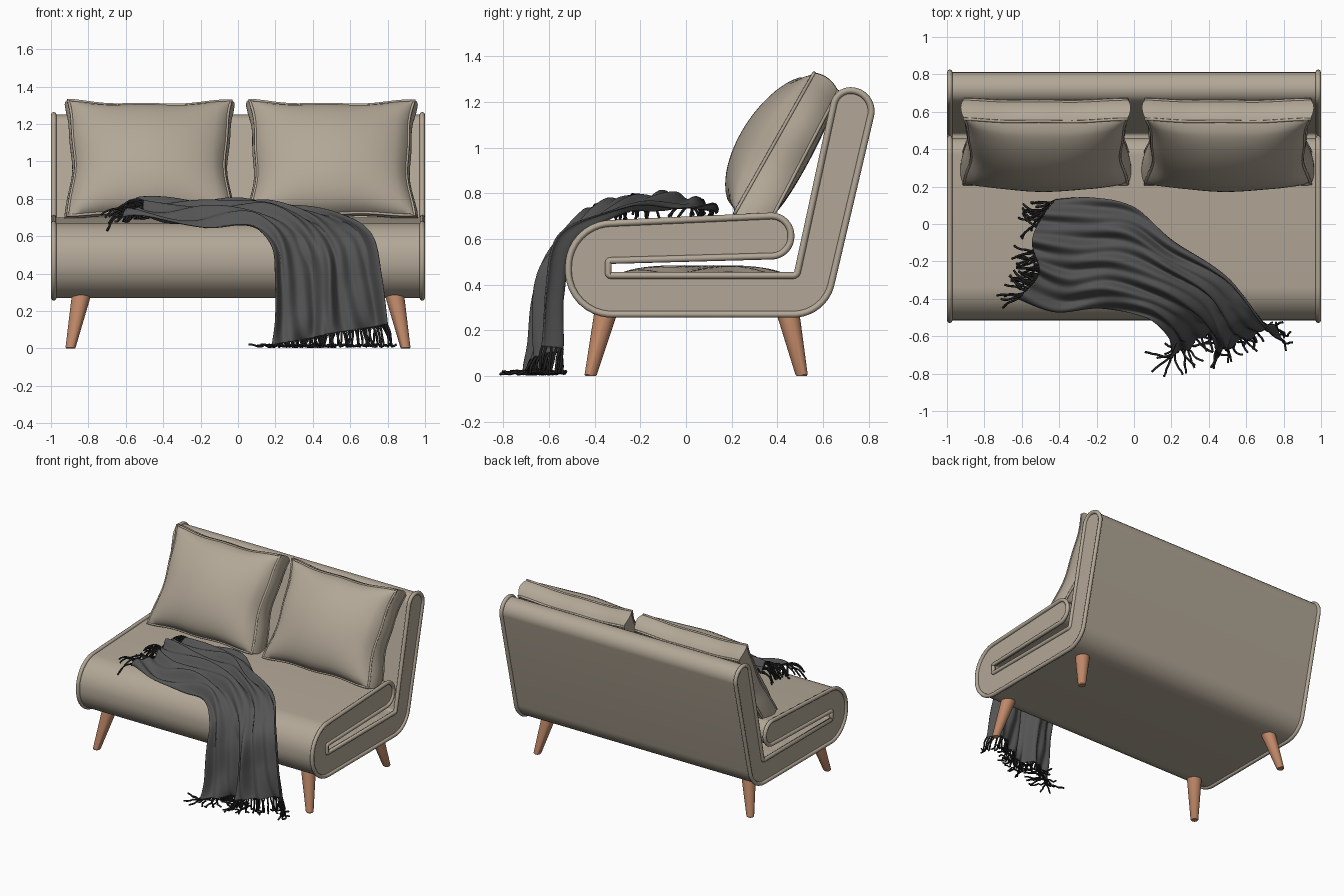
import bpy, bmesh, math, random
from mathutils import Vector

if "Cube" in bpy.data.objects:
    bpy.data.objects.remove(bpy.data.objects["Cube"])

random.seed(4)


def material(name, rgb):
    m = bpy.data.materials.new(name)
    m.diffuse_color = (*rgb, 1)
    m.use_nodes = True
    m.node_tree.nodes["Principled BSDF"].inputs["Base Color"].default_value = m.diffuse_color
    return m


FABRIC = material("beige fabric", (0.45, 0.39, 0.31))
WOOD = material("warm wood", (0.53, 0.25, 0.14))
WOOL = material("grey wool", (0.088, 0.088, 0.09))
YARN = material("dark yarn", (0.016, 0.016, 0.017))


def add_mesh(name, bm, mat, angle=40):
    me = bpy.data.meshes.new(name)
    bmesh.ops.recalc_face_normals(bm, faces=bm.faces)
    bm.to_mesh(me)
    bm.free()
    me.materials.append(mat)
    me.shade_smooth()
    me.set_sharp_from_angle(angle=math.radians(angle))
    ob = bpy.data.objects.new(name, me)
    bpy.context.collection.objects.link(ob)
    return ob


def add_tubes(name, paths, radius, mat, closed=False, res=1):
    cu = bpy.data.curves.new(name, 'CURVE')
    cu.dimensions = '3D'
    cu.bevel_depth = radius
    cu.bevel_resolution = res
    cu.use_fill_caps = not closed
    for path in paths:
        sp = cu.splines.new('POLY')
        sp.points.add(len(path) - 1)
        for q, p in zip(sp.points, path):
            q.co = (*p, 1)
        sp.use_cyclic_u = closed
    cu.materials.append(mat)
    ob = bpy.data.objects.new(name, cu)
    bpy.context.collection.objects.link(ob)
    return ob


def rounded(corners, seg=10):
    """Closed outline with an arc of the given radius at each corner."""
    out = []
    n = len(corners)
    for i, (y, z, r) in enumerate(corners):
        p = Vector((y, z))
        a = (Vector(corners[i - 1][:2]) - p).normalized()
        b = (Vector(corners[(i + 1) % n][:2]) - p).normalized()
        half = a.angle(b) / 2
        centre = p + (a + b).normalized() * (r / math.sin(half))
        s = p + a * (r / math.tan(half)) - centre
        e = p + b * (r / math.tan(half)) - centre
        for k in range(seg + 1):
            out.append(centre + s.lerp(e, k / seg).normalized() * r)
    return out


# Sofa frame: one folded ribbon profile (seat, front roll, base, back)
profile = rounded([(0.46, 0.705, 0.086), (-0.513, 0.66, 0.19), (-0.517, 0.27, 0.19),
                   (0.605, 0.27, 0.17), (0.835, 1.25, 0.09), (0.66, 1.25, 0.075),
                   (0.485, 0.44, 0.02), (-0.34, 0.44, 0.01), (-0.34, 0.505, 0.01),
                   (0.46, 0.527, 0.086)])
bm = bmesh.new()
face = bm.faces.new([bm.verts.new((-0.985, p.x, p.y)) for p in profile])
ext = bmesh.ops.extrude_face_region(bm, geom=[face])
bmesh.ops.translate(bm, vec=(1.97, 0, 0),
                    verts=[g for g in ext["geom"] if isinstance(g, bmesh.types.BMVert)])
add_mesh("sofa_frame", bm, FABRIC)
add_tubes("frame_piping", [[(x, p.x, p.y) for p in profile] for x in (-0.985, 0.985)],
          0.0145, FABRIC, closed=True, res=2)

# Wrinkled pad inside the slot
bm = bmesh.new()
bmesh.ops.create_grid(bm, x_segments=70, y_segments=30, size=1)
for v in bm.verts:
    u, w = v.co.x, v.co.y
    edge = ((1 - u ** 8) * (1 - w ** 4))
    v.co = (u * 0.97, 0.07 + w * 0.39,
            0.437 + edge * (0.04 + 0.008 * math.sin(23 * u + 4 * math.sin(5 * w))))
add_mesh("inner_pad", bm, FABRIC, 80)

# Tapered splayed legs
for label, top_y, foot_y in (("front", -0.348, -0.417), ("back", 0.443, 0.506)):
    for side, sx in (("left", -1), ("right", 1)):
        bm = bmesh.new()
        rings = []
        for cx, cy, z, r in ((0.896, foot_y, 0, 0.022), (0.895, foot_y, 0.006, 0.027),
                             (0.836, top_y, 0.29, 0.052)):
            rings.append([bm.verts.new((sx * cx + r * math.cos(a), cy + r * math.sin(a), z))
                          for a in (k * math.tau / 24 for k in range(24))])
        for lo, hi in zip(rings, rings[1:]):
            for k in range(24):
                bm.faces.new((lo[k], lo[(k + 1) % 24], hi[(k + 1) % 24], hi[k]))
        bm.faces.new(rings[0])
        bm.faces.new(rings[-1])
        add_mesh(f"{label}_{side}_leg", bm, WOOD)


# Box cushions leaning on the back
def cushion_point(cx, u, v, w):
    up = 0.075 if v > 0 else 0.03
    vv = v * (1 - up * (1 - u * u)) + 0.012 * math.sin(7 * u + 2) * v
    uu = u * (1 - 0.09 * (1 - v * v)) + 0.012 * math.sin(6 * v + cx) * u
    t = (vv + 1) / 2
    front = Vector((0.215, 0.715)).lerp(Vector((0.56, 1.325)), t)
    back = Vector((0.385, 0.71)).lerp(Vector((0.665, 1.245)), t)
    p = back.lerp(front, (w + 1) / 2)
    swell = max(0, (1 - u * u) * (1 - v * v)) ** 0.55
    p += Vector((-0.87, 0.49)) * swell * (0.15 * (1 - 0.1 * v) if w > 0 else -0.03)
    puff = 0.018 * (1 - w * w)                      # side band rounds outwards
    if abs(v) > 0.999:
        p += Vector((0.49, 0.87)) * puff * v
    x = cx + 0.44 * uu + (puff * u if abs(u) > 0.999 else 0)
    return Vector((x, p.x, p.y))


for side, cx in (("left", -0.472), ("right", 0.502)):
    bm = bmesh.new()
    bmesh.ops.create_cube(bm, size=2)
    bmesh.ops.subdivide_edges(bm, edges=bm.edges[:], cuts=25, use_grid_fill=True)
    for vert in bm.verts:
        vert.co = cushion_point(cx, *vert.co)
    add_mesh(f"{side}_cushion", bm, FABRIC, 50)
    ring = []
    for a, b, c, d in ((-1, -1, 1, -1), (1, -1, 1, 1), (1, 1, -1, 1), (-1, 1, -1, -1)):
        ring += [(a + (c - a) * k / 24, b + (d - b) * k / 24) for k in range(24)]
    add_tubes(f"{side}_cushion_piping",
              [[cushion_point(cx, u, v, w) for u, v in ring] for w in (-1, 1)],
              0.008, FABRIC, closed=True)

# Throw blanket: two guide edges, cross-blended with folds, kept outside the seat
EDGE_A = [(-0.62, -0.40, 0.70), (-0.42, -0.47, 0.67), (-0.18, -0.45, 0.67), (0.06, -0.50, 0.66),
          (0.18, -0.58, 0.55), (0.20, -0.60, 0.35), (0.20, -0.62, 0.15), (0.18, -0.65, 0.02)]
EDGE_B = [(-0.42, 0.13, 0.72), (-0.22, 0.14, 0.73), (0.0, 0.09, 0.73), (0.22, -0.10, 0.73),
          (0.52, -0.27, 0.72), (0.71, -0.51, 0.62), (0.77, -0.56, 0.38), (0.80, -0.56, 0.13)]


def spline(pts, s):
    f = min(s, 0.99999) * (len(pts) - 1)
    i = int(f)
    f -= i
    a, b, c, d = (Vector(pts[max(0, min(len(pts) - 1, i + k))]) for k in (-1, 0, 1, 2))
    return b + 0.5 * f * (c - a + f * (2 * a - 5 * b + 4 * c - d + f * (3 * (b - c) + d - a)))


def outside_seat(p, gap=0.012):
    if p.y > -0.315:
        p.z = max(p.z, 0.684 + 0.046 * p.y + gap)
    elif p.z > 0.468:
        d = Vector((p.y + 0.315, p.z - 0.468))
        if d.length < 0.2015 + gap:
            d = d.normalized() * (0.2015 + gap)
            p.y, p.z = d.x - 0.315, d.y + 0.468
    else:
        p.y = min(p.y, -0.517 - gap)
    p.z = max(p.z, 0.008)
    return p


def throw_point(s, t):
    p = spline(EDGE_A, s).lerp(spline(EDGE_B, s), t)
    h = max(0, min(1, (s - 0.42) / 0.25))
    h = h * h * (3 - 2 * h)
    wave = (0.018 * math.sin(math.tau * (3.6 * t + 0.9 * s) + 2 * math.sin(5 * s))
            + 0.012 * math.sin(math.tau * (7.3 * t - 1.1 * s) + 1.5 * math.sin(9 * s))
            + 0.006 * math.sin(19 * s + 11 * t))
    big = 0.05 * math.cos(math.tau * t / 0.54) * h * s
    p.z += (1 - h) * (0.07 * math.sin(math.pi * t) ** 0.7 + wave)
    p.y -= h * (0.02 + wave + big)
    p.x += 0.02 * math.sin(9 * t + 6 * s) * math.sin(math.pi * t)
    if s < 0.2:                                     # ragged left end
        p.x += 0.05 * math.sin(math.tau * t) * (0.2 - s) / 0.2
    return outside_seat(p)


NS, NT = 110, 80
bm = bmesh.new()
grid = [[bm.verts.new(throw_point(i / NS, j / NT)) for j in range(NT + 1)] for i in range(NS + 1)]
for i in range(NS):
    for j in range(NT):
        bm.faces.new((grid[i][j], grid[i + 1][j], grid[i + 1][j + 1], grid[i][j + 1]))
throw = add_mesh("throw_blanket", bm, WOOL, 80)
solid = throw.modifiers.new("thickness", 'SOLIDIFY')
solid.thickness = 0.006
solid.offset = 0


# Fringe: random drooping strands at both ends of the throw
def strand(p, d, steps, step, droop):
    path = [p.copy()]
    for _ in range(steps):
        d = (d + Vector((random.uniform(-.25, .25), random.uniform(-.25, .25), -droop))).normalized()
        p = outside_seat(p + d * step, 0.008)
        p.y = max(p.y, -0.812)
        if p.z < 0.02:
            d.z = 0
            p.z = random.uniform(0.007, 0.022)
        path.append(p.copy())
    return path


left, floor = [], []
for k in range(60):
    t = (k + 0.5) / 60
    if not 0.5 < t < 0.72:
        d = Vector((-1, random.uniform(-.7, .7), random.uniform(-.1, .7)))
        left.append(strand(throw_point(0, t), d, 6, 0.023, 0.25))
    d = Vector((random.uniform(-.7, .7) + 0.7 * (t > 0.85) - 0.4 * (t < 0.1),
                random.uniform(-0.9, 0.1), -1.0))
    floor.append(strand(throw_point(1, t), d, 7, 0.024, 0.5))
add_tubes("seat_fringe", left, 0.006, YARN)
add_tubes("floor_fringe", floor, 0.006, YARN)
